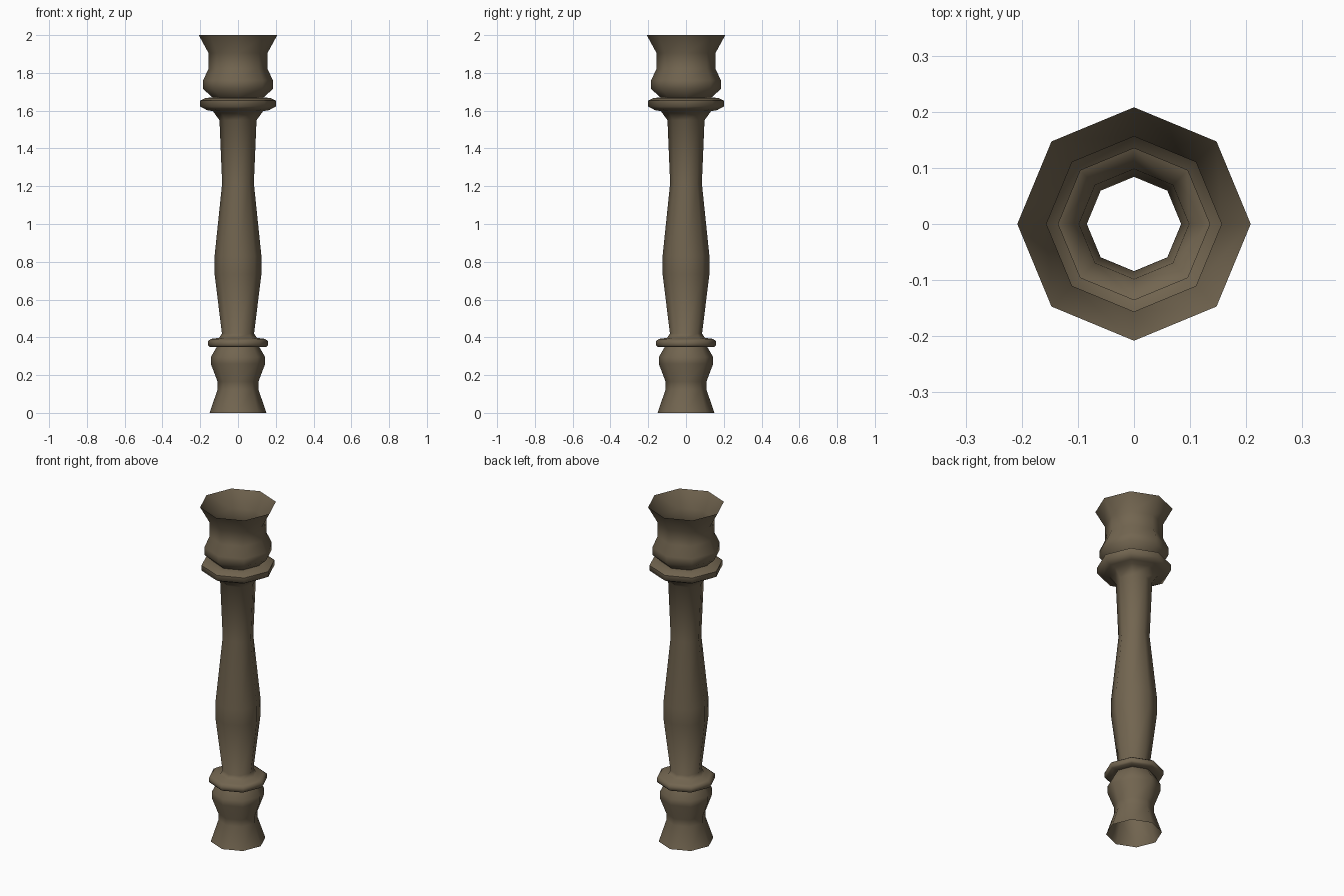
import bpy, bmesh, math

if "Cube" in bpy.data.objects:
    bpy.data.objects.remove(bpy.data.objects["Cube"])

SIDES = 8

# one flat colour: dull brown wood
wood = bpy.data.materials.new("dull brown wood")
wood.diffuse_color = (0.168, 0.130, 0.080, 1.0)
wood.use_nodes = True
wood.node_tree.nodes["Principled BSDF"].inputs["Base Color"].default_value = wood.diffuse_color

# turned profile from bottom to top: (radius, height)
profile = [
    (0.150, 0.000), (0.108, 0.125), (0.108, 0.165),                   # foot
    (0.144, 0.260), (0.144, 0.295), (0.112, 0.350),                   # lower bulge
    (0.152, 0.350), (0.160, 0.358), (0.160, 0.380), (0.142, 0.392),   # lower ring
    (0.100, 0.397), (0.085, 0.420),
    (0.124, 0.735), (0.124, 0.830), (0.084, 1.215), (0.098, 1.550),   # shaft
    (0.133, 1.597), (0.165, 1.603),                                   # flare
    (0.200, 1.622), (0.200, 1.653), (0.172, 1.667), (0.135, 1.670),   # upper ring
    (0.185, 1.715), (0.185, 1.760), (0.156, 1.822), (0.156, 1.905),   # upper bulge
    (0.208, 2.000),                                                   # flared open top
]


def lathe(name, points, sides):
    """Open-ended turned surface with the given number of sides."""
    bm = bmesh.new()
    rings = []
    for r, z in points:
        rings.append([bm.verts.new((r * math.cos(2 * math.pi * i / sides),
                                    r * math.sin(2 * math.pi * i / sides), z))
                      for i in range(sides)])
    for low, high in zip(rings, rings[1:]):
        for i in range(sides):
            j = (i + 1) % sides
            bm.faces.new((low[i], low[j], high[j], high[i]))
    mesh = bpy.data.meshes.new(name)
    bm.to_mesh(mesh)
    bm.free()
    mesh.materials.append(wood)
    obj = bpy.data.objects.new(name, mesh)
    bpy.context.collection.objects.link(obj)
    return obj


baluster = lathe("turned_baluster", profile, SIDES)
bpy.context.view_layer.objects.active = baluster
baluster.select_set(True)
bpy.ops.object.shade_smooth_by_angle(angle=math.radians(60))
